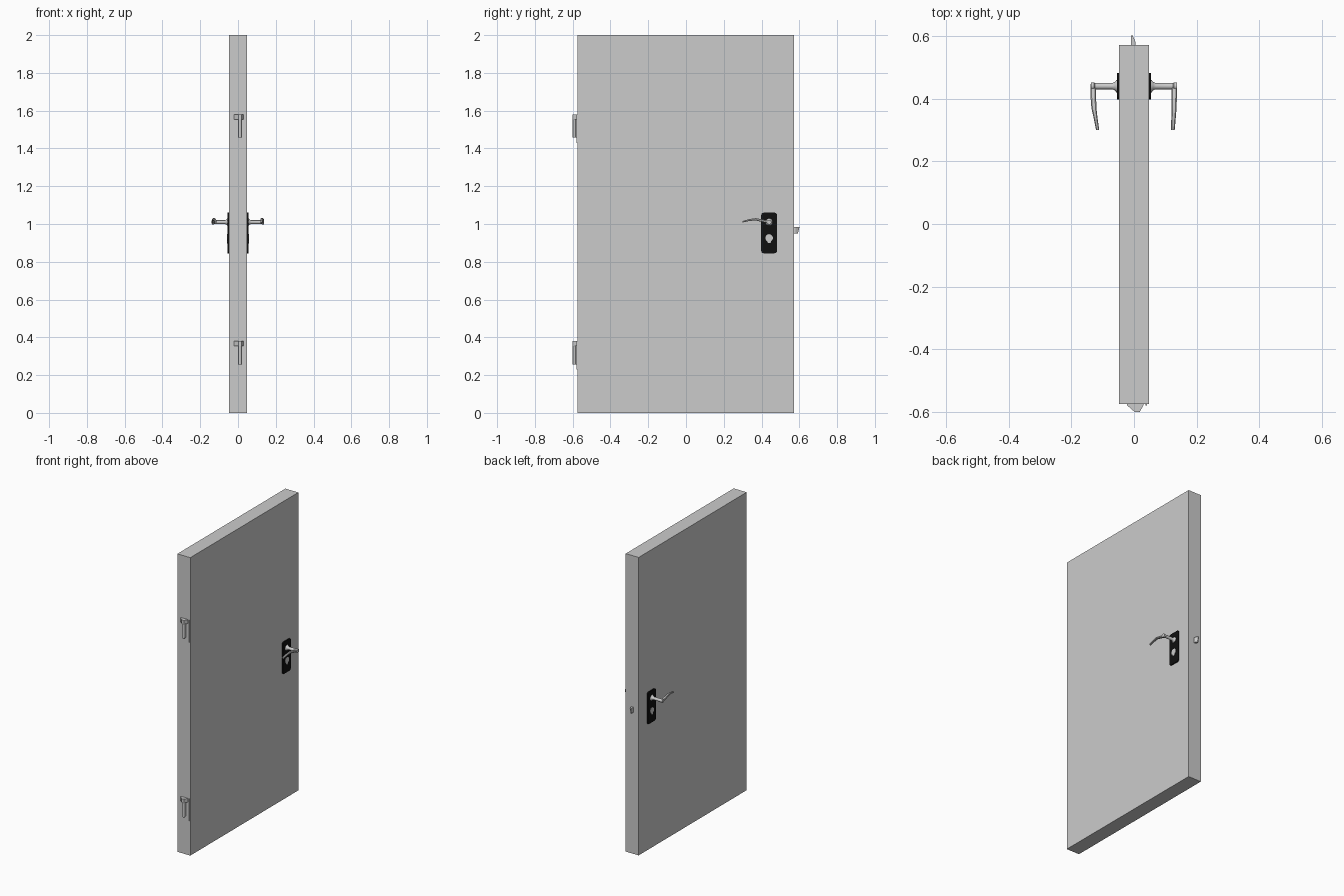
import bpy, bmesh, math

if "Cube" in bpy.data.objects:
    bpy.data.objects.remove(bpy.data.objects["Cube"])

black = bpy.data.materials.new("black_plate")
black.diffuse_color = (0.005, 0.005, 0.005, 1)
black.use_nodes = True
black.node_tree.nodes["Principled BSDF"].inputs["Base Color"].default_value = black.diffuse_color


def loft(name, sections, mat=None, smooth=False):
    """Skin equal-length rings of points and cap both ends."""
    bm = bmesh.new()
    rings = [[bm.verts.new(p) for p in s] for s in sections]
    n = len(rings[0])
    for a, b in zip(rings, rings[1:]):
        for i in range(n):
            j = (i + 1) % n
            bm.faces.new((a[i], a[j], b[j], b[i]))
    bm.faces.new(rings[0][::-1])
    bm.faces.new(rings[-1])
    bmesh.ops.recalc_face_normals(bm, faces=bm.faces)
    me = bpy.data.meshes.new(name)
    bm.to_mesh(me)
    bm.free()
    ob = bpy.data.objects.new(name, me)
    bpy.context.collection.objects.link(ob)
    if mat:
        me.materials.append(mat)
    if smooth:
        bpy.ops.object.select_all(action='DESELECT')
        bpy.context.view_layer.objects.active = ob
        ob.select_set(True)
        bpy.ops.object.shade_smooth_by_angle(angle=math.radians(35))
    return ob


def box(name, x0, x1, y0, y1, z0, z1):
    q = [(x0, y0), (x1, y0), (x1, y1), (x0, y1)]
    return loft(name, [[(x, y, z) for x, y in q] for z in (z0, z1)])


def arc(cy, cz, r, a0, a1, n):
    return [(cy + r * math.cos(math.radians(a0 + (a1 - a0) * i / n)),
             cz + r * math.sin(math.radians(a0 + (a1 - a0) * i / n))) for i in range(n + 1)]


# Door leaf
box("door_leaf", -0.048, 0.048, -0.575, 0.571, 0, 2)

HY, HZ = 0.44, 1.01
# Rounded plate outline and lock cylinder outline (y, z)
R = 0.014
plate = []
for cy, cz, a in ((0.482, 1.06, 0), (0.398, 1.06, 90), (0.398, 0.845, 180), (0.482, 0.845, 270)):
    sy, sz = (1 if cy > HY else -1), (1 if cz > 1 else -1)
    plate += arc(cy - sy * R, cz - sz * R, R, a, a + 90, 5)
lock = arc(HY, 0.926, 0.02, -60, 240, 20) + arc(HY, 0.908, 0.01, 180, 360, 8)

# Lever path: outward x, y, z, half width, half height
levers = {
    1: [(0.128, 0.447, 1.008, 0.009, 0.008), (0.128, 0.41, 1.016, 0.009, 0.007),
        (0.128, 0.37, 1.025, 0.008, 0.006), (0.126, 0.335, 1.021, 0.007, 0.005),
        (0.124, 0.30, 1.012, 0.006, 0.004)],
    -1: [(0.130, 0.447, 1.008, 0.009, 0.008), (0.130, 0.41, 1.016, 0.009, 0.007),
         (0.128, 0.37, 1.025, 0.008, 0.006), (0.122, 0.335, 1.021, 0.006, 0.005),
         (0.116, 0.30, 1.012, 0.005, 0.004)]}

for s, side in ((1, "right"), (-1, "left")):
    loft(side + "_handle_plate", [[(s * x, y, z) for y, z in plate] for x in (0.047, 0.055)], black)
    loft(side + "_lock_cylinder", [[(s * x, y, z) for y, z in lock] for x in (0.05, 0.057)], smooth=True)
    # Flared spindle with an end collar
    prof = [(0.053, 0.02), (0.056, 0.019), (0.062, 0.013), (0.07, 0.01),
            (0.125, 0.01), (0.127, 0.012), (0.138, 0.012)]
    loft(side + "_spindle", [[(s * x, y, z) for y, z in arc(HY, HZ, r, 0, 345, 23)] for x, r in prof],
         smooth=True)
    # Curved, tapering lever grip with chamfered section
    oct8 = [(1, .5), (.6, 1), (-.6, 1), (-1, .5), (-1, -.5), (-.6, -1), (.6, -1), (1, -.5)]
    loft(side + "_lever", [[(s * (x + w * a), y, z + h * b) for a, b in oct8]
                           for x, y, z, w, h in levers[s]], smooth=True)

# Spring latch: wedge in plan, undercut below
loft("latch_bolt", [[(-0.01, 0.56, z), (0.005, 0.56, z), (0.005, 0.58, z), (-0.004, t, z), (-0.01, t, z)]
                    for z, t in ((0.95, 0.592), (0.985, 0.601))])

# Hinges: tapered head, hanging pin and thin leaf edge
for name, zt in (("upper", 1.58), ("lower", 0.38)):
    head = [(-0.022, -0.573), (-0.022, -0.579), (0.002, -0.6), (0.018, -0.6), (0.03, -0.579), (0.03, -0.573)]
    loft(name + "_hinge_head", [[(x, y, z) for x, y in head] for z in (zt - 0.026, zt)])
    pin = arc(0.011, -0.592, 0.008, 0, 337.5, 15)
    loft(name + "_hinge_pin", [[(x, y, z) for x, y in pin] for z in (zt - 0.123, zt - 0.02)], smooth=True)
    box(name + "_hinge_web", 0.007, 0.015, -0.592, -0.573, zt - 0.123, zt - 0.02)
    box(name + "_hinge_leaf", 0.036, 0.041, -0.58, -0.573, zt - 0.15, zt)
